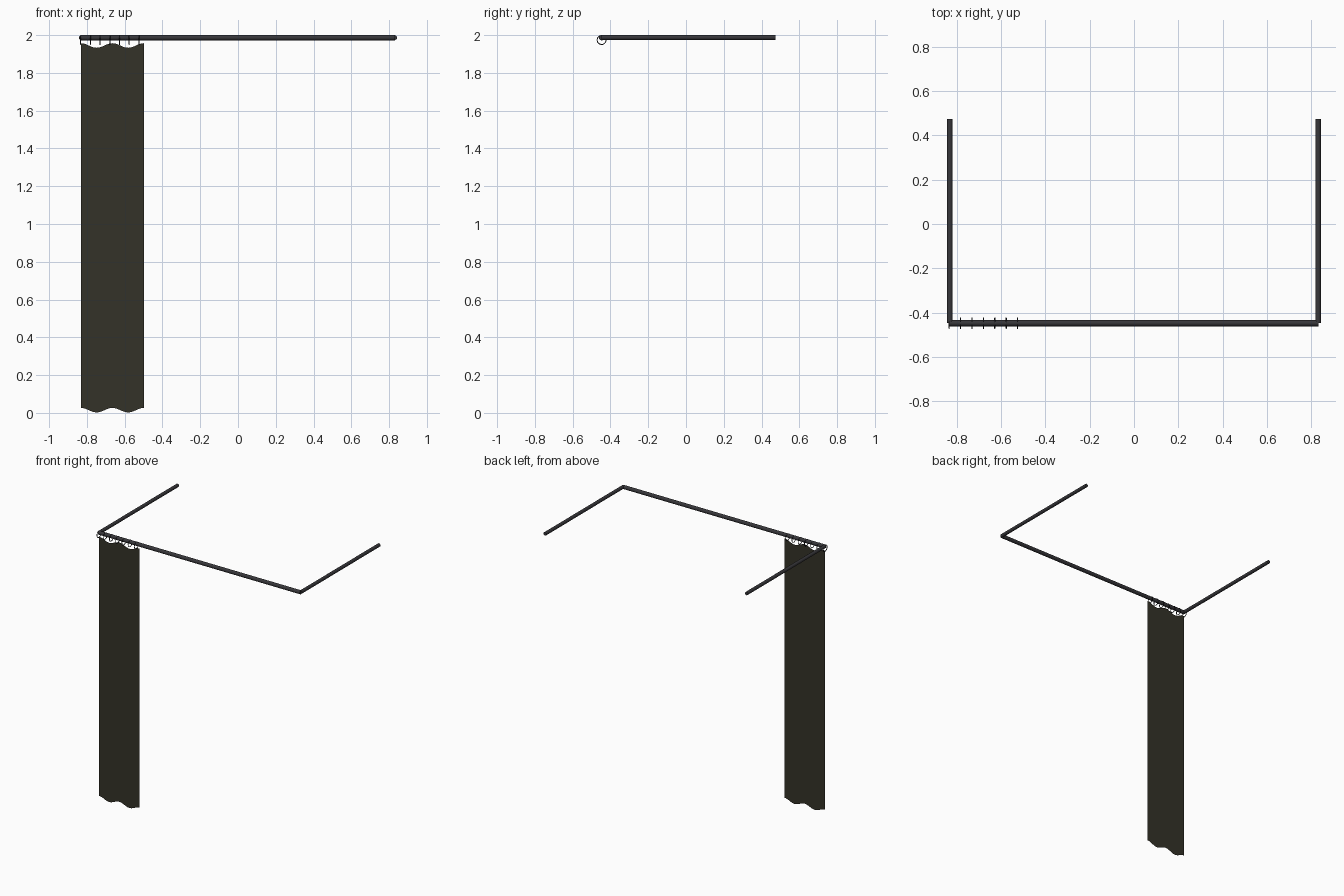
import bpy
import bmesh
import math
from mathutils import Vector

if "Cube" in bpy.data.objects:
    bpy.data.objects.remove(bpy.data.objects["Cube"])


def material(name, rgb):
    m = bpy.data.materials.new(name)
    m.diffuse_color = (*rgb, 1.0)
    m.use_nodes = True
    m.node_tree.nodes["Principled BSDF"].inputs["Base Color"].default_value = m.diffuse_color
    return m


RAIL_MAT = material("dark grey metal", (0.038, 0.037, 0.042))
RING_MAT = material("black metal", (0.018, 0.018, 0.021))
CLOTH_MAT = material("dark olive cloth", (0.034, 0.032, 0.021))

RAIL_Y = -0.447
RAIL_Z = 1.986


def rod(name, start, end, radius):
    """Capped round bar between two points."""
    a, b = Vector(start), Vector(end)
    d = b - a
    bpy.ops.mesh.primitive_cylinder_add(
        vertices=16, radius=radius, depth=d.length, location=(a + b) / 2,
        rotation=d.to_track_quat('Z', 'Y').to_euler())
    o = bpy.context.object
    o.name = name
    o.data.materials.append(RAIL_MAT)
    bpy.ops.object.shade_smooth_by_angle()


# Front rail and the two side rails
rod("front_rail", (-0.831, RAIL_Y, RAIL_Z), (0.831, RAIL_Y, RAIL_Z), 0.014)
for side, x in (("left", -0.83), ("right", 0.83)):
    rod(side + "_rail", (x, RAIL_Y, RAIL_Z + 0.001), (x, 0.474, RAIL_Z + 0.001), 0.0125)

# Hanging rings around the front rail
for i in range(7):
    bpy.ops.mesh.primitive_torus_add(
        major_radius=0.0235, minor_radius=0.0025,
        major_segments=24, minor_segments=8,
        location=(-0.833 + i * 0.0514, RAIL_Y, 1.974),
        rotation=(0, math.pi / 2, 0))
    ring = bpy.context.object
    ring.name = "curtain_ring_%d" % (i + 1)
    ring.data.materials.append(RING_MAT)
    bpy.ops.object.shade_smooth_by_angle()

# Flat curtain with wavy top and bottom hems
bm = bmesh.new()
steps, x0, x1 = 40, -0.832, -0.498
columns = []
for i in range(steps + 1):
    t = i / steps
    x = x0 + (x1 - x0) * t
    wave = 0.012 * math.cos(4 * math.pi * t)
    columns.append((bm.verts.new((x, RAIL_Y, 0.0145 + wave)),
                    bm.verts.new((x, RAIL_Y, 1.945 + wave))))
for (a, b), (c, d) in zip(columns, columns[1:]):
    bm.faces.new((a, c, d, b))
mesh = bpy.data.meshes.new("curtain")
bm.to_mesh(mesh)
bm.free()
mesh.materials.append(CLOTH_MAT)
bpy.context.collection.objects.link(bpy.data.objects.new("curtain", mesh))
